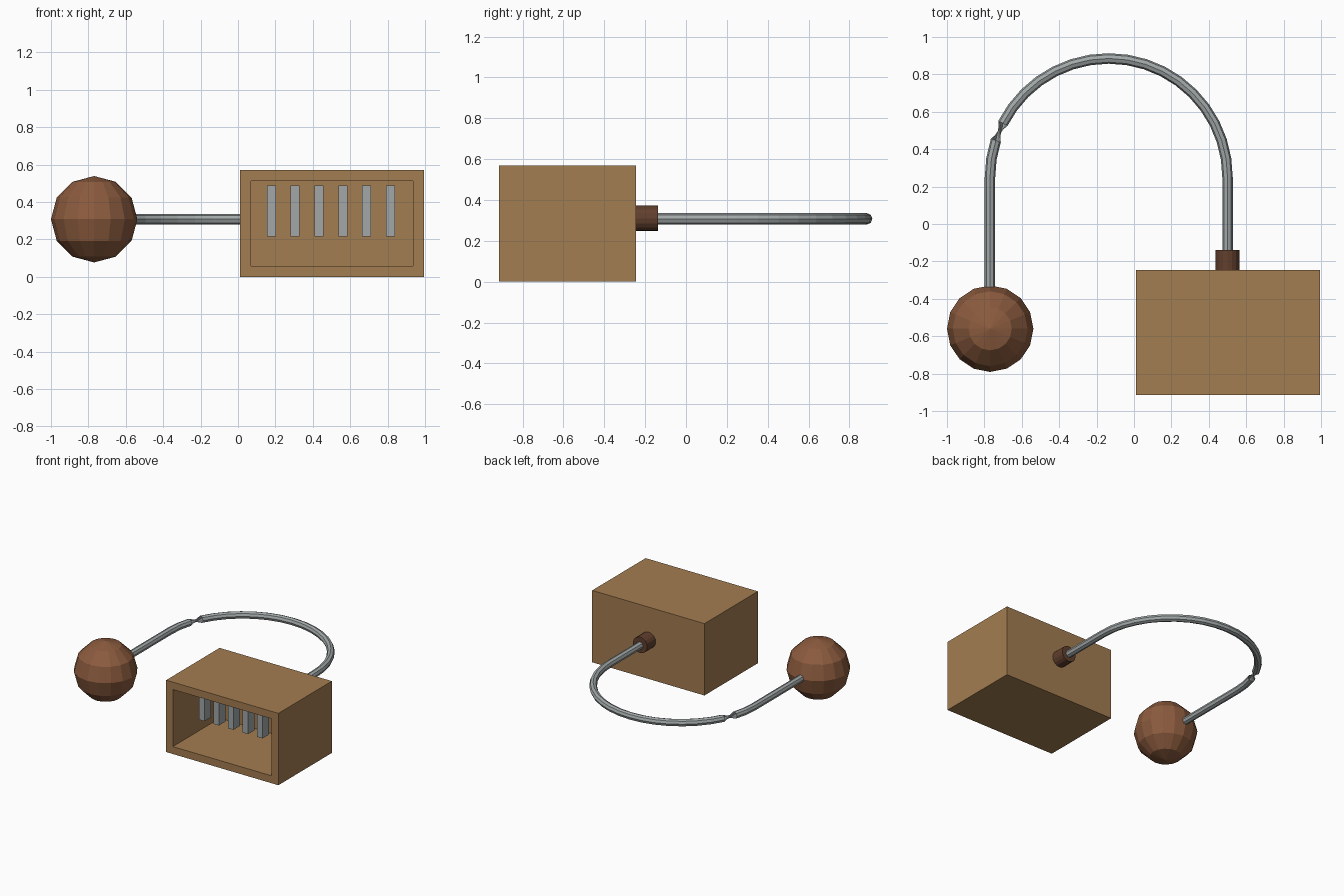
import bpy, bmesh
from math import sin, cos, pi, radians
from mathutils import Vector, Matrix

if "Cube" in bpy.data.objects:
    bpy.data.objects.remove(bpy.data.objects["Cube"])


def material(name, rgb):
    m = bpy.data.materials.new(name)
    m.diffuse_color = (*rgb, 1)
    m.use_nodes = True
    m.node_tree.nodes["Principled BSDF"].inputs["Base Color"].default_value = m.diffuse_color
    return m


wood = material("light_wood", (0.37, 0.205, 0.083))
ball_wood = material("red_wood", (0.26, 0.105, 0.048))
dark_wood = material("dark_wood", (0.12, 0.05, 0.027))
steel = material("steel", (0.36, 0.39, 0.39))


def finish(name, bm, mat):
    me = bpy.data.meshes.new(name)
    bm.to_mesh(me)
    bm.free()
    ob = bpy.data.objects.new(name, me)
    bpy.context.collection.objects.link(ob)
    me.materials.append(mat)
    return ob


def add_box(bm, lo, hi):
    lo, hi = Vector(lo), Vector(hi)
    m = Matrix.Translation((lo + hi) / 2) @ Matrix.Diagonal((*(hi - lo), 1))
    return bmesh.ops.create_cube(bm, size=1, matrix=m)["verts"]


# Hollow wooden box, open at the front: inset the front face and push it in
bm = bmesh.new()
add_box(bm, (0.01, -0.915, 0), (0.995, -0.245, 0.57))
bm.normal_update()
front = min(bm.faces, key=lambda f: f.calc_center_median().y)
bmesh.ops.inset_region(bm, faces=[front], thickness=0.083)
cavity = bmesh.ops.extrude_face_region(bm, geom=[front])
verts = [v for v in cavity["geom"] if isinstance(v, bmesh.types.BMVert)]
bmesh.ops.translate(bm, verts=verts, vec=(0, 0.59, 0))
if front.is_valid:
    bmesh.ops.delete(bm, geom=[front], context='FACES_ONLY')
bmesh.ops.recalc_face_normals(bm, faces=bm.faces)
finish("sound_box", bm, wood)

# Row of metal teeth hanging from the cavity roof
bm = bmesh.new()
for i in range(6):
    x = 0.178 + i * 0.1275
    add_box(bm, (x - 0.024, -0.71, 0.217), (x + 0.024, -0.63, 0.488))
finish("rattle_teeth", bm, steel)

# Collar joining the rod to the box
bm = bmesh.new()
bmesh.ops.create_cone(bm, cap_ends=True, segments=16, radius1=0.063, radius2=0.063,
                      depth=0.12, matrix=Matrix.Translation((0.5, -0.198, 0.31))
                      @ Matrix.Rotation(pi / 2, 4, 'X'))
finish("collar", bm, dark_wood)

# Bent rod: straight, half circle, straight, with a half-turn twist near the end
R, CX, CY, Z, SIDES = 0.635, -0.135, 0.25, 0.308, 8
path = [(Vector((0.5, -0.2, Z)), 0, 0)]
for i in range(21):
    a = radians(9 * i)
    path.append((Vector((CX + R * cos(a), CY + R * sin(a), Z)), a, pi if i > 17 else 0))
path.append((Vector((-0.77, -0.45, Z)), pi, pi))
bm = bmesh.new()
rings = []
for p, a, roll in path:
    out = Vector((cos(a), sin(a), 0))
    rings.append([bm.verts.new(p + 0.028 * (out * cos(t) + Vector((0, 0, sin(t)))))
                  for t in (roll + 2 * pi * k / SIDES for k in range(SIDES))])
for r, s in zip(rings, rings[1:]):
    for k in range(SIDES):
        n = (k + 1) % SIDES
        bm.faces.new((r[k], r[n], s[n], s[k]))
bm.faces.new(rings[0])
bm.faces.new(rings[-1])
bmesh.ops.recalc_face_normals(bm, faces=bm.faces)
finish("bent_rod", bm, steel)

# Faceted wooden ball
bm = bmesh.new()
bmesh.ops.create_uvsphere(bm, u_segments=16, v_segments=6, radius=0.231,
                          matrix=Matrix.Translation((-0.769, -0.56, 0.308)))
finish("ball", bm, ball_wood)
